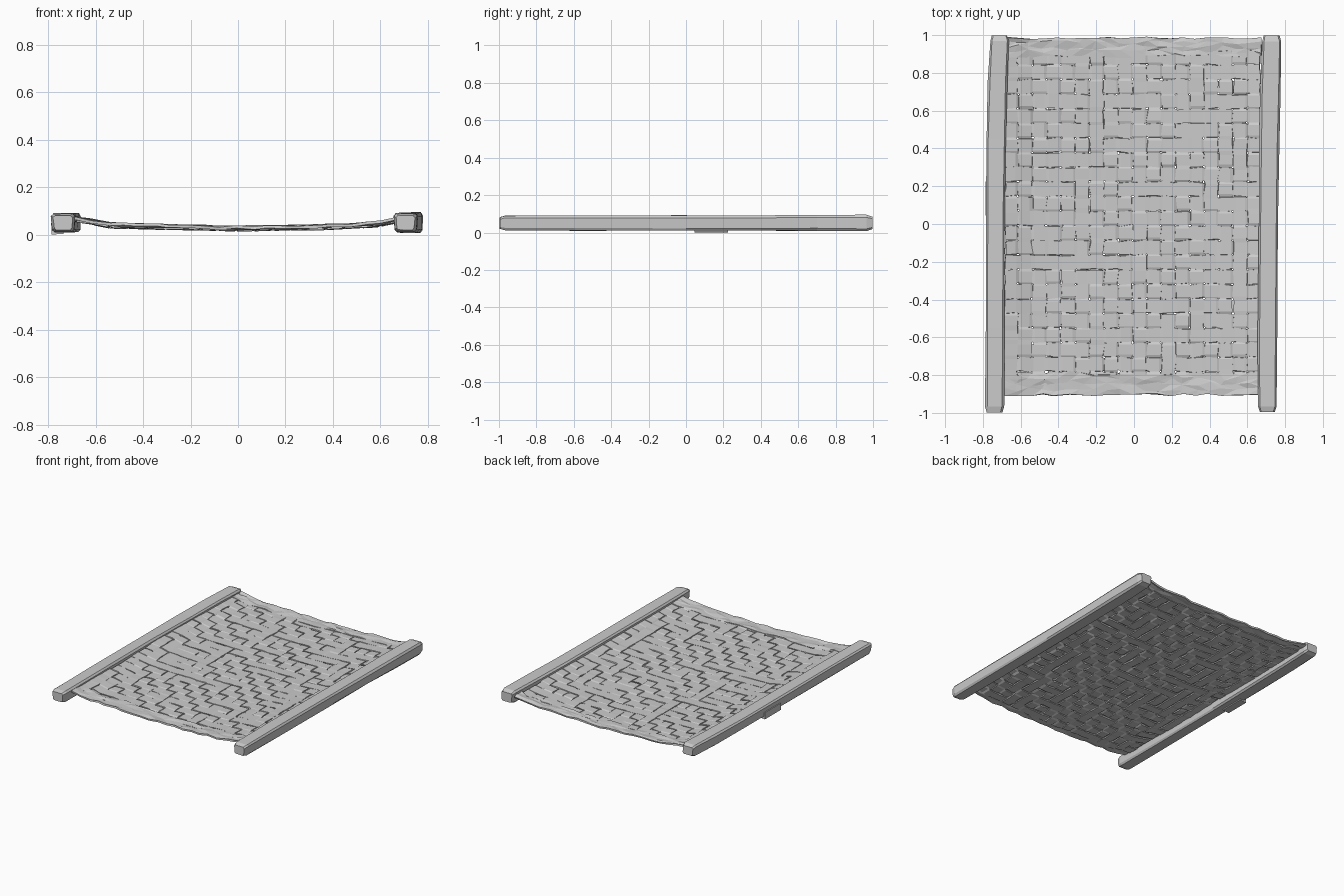
import bpy, bmesh, math, random
from mathutils import Vector

random.seed(7)
if "Cube" in bpy.data.objects:
    bpy.data.objects.remove(bpy.data.objects["Cube"])

grey = bpy.data.materials.new("plain grey")
grey.use_nodes = True
COLOUR = (0.6, 0.6, 0.6, 1)
grey.diffuse_color = COLOUR
grey.node_tree.nodes["Principled BSDF"].inputs["Base Color"].default_value = COLOUR


def finish(bm, name):
    bmesh.ops.recalc_face_normals(bm, faces=bm.faces)
    mesh = bpy.data.meshes.new(name)
    bm.to_mesh(mesh)
    bm.free()
    mesh.materials.append(grey)
    obj = bpy.data.objects.new(name, mesh)
    bpy.context.collection.objects.link(obj)
    return obj


def loft(bm, rings):
    """Skin a list of closed rings and cap both ends."""
    loops = [[bm.verts.new(p) for p in ring] for ring in rings]
    for a, b in zip(loops, loops[1:]):
        for k in range(len(a)):
            n = (k + 1) % len(a)
            bm.faces.new((a[k], a[n], b[n], b[k]))
    bm.faces.new(loops[0])
    bm.faces.new(loops[-1])


def jitter(amount):
    return random.uniform(-amount, amount)


SAG = [(-0.72, 0.066), (-0.64, 0.058), (-0.54, 0.038), (-0.4, 0.034), (0, 0.026),
       (0.35, 0.03), (0.58, 0.042), (0.7, 0.066)]


def sag(x, y):
    """Height of the hanging mat between the two rails."""
    for (x0, z0), (x1, z1) in zip(SAG, SAG[1:]):
        if x <= x1:
            break
    t = (x - x0) / (x1 - x0)
    ripple = 0.003 * math.sin(7 * x + 2 * y) * math.sin(5 * y + 1)
    return z0 + t * (z1 - z0) + ripple


# Woven mat: each crossing says whether the lengthwise strip is on top
COLS, ROWS = 18, 23
X0, X1, Y0, Y1 = -0.69, 0.675, -0.86, 0.92
PX, PY = (X1 - X0) / COLS, (Y1 - Y0) / ROWS
over = [[(i + j) % 2 == 0 for j in range(ROWS)] for i in range(COLS)]
for column in over:
    for j in range(ROWS):
        if random.random() < 0.2:
            column[j] = not column[j]


def strip_ring(centre, across, half, lift):
    ring = []
    for side, up in ((-1, -1), (1, -1), (1, 1), (-1, 1)):
        p = centre + across * side * (half + jitter(0.003))
        p.z = sag(p.x, p.y) + lift + up * 0.004
        ring.append(p)
    return ring


def weave(name, count, steps, lengthwise):
    bm = bmesh.new()
    for s in range(count):
        rings = []
        for t in range(steps):
            on_top = over[s][t] if lengthwise else not over[t][s]
            for shift in (0.14, 0.86):
                i, j = (s + 0.5, t + shift) if lengthwise else (t + shift, s + 0.5)
                centre = Vector((X0 + i * PX + jitter(0.004), Y0 + j * PY + jitter(0.004), 0))
                across = Vector((1, 0, 0)) if lengthwise else Vector((0, 1, 0))
                pitch = PX if lengthwise else PY
                half = pitch * (0.48 if on_top else 0.41)
                lift = (0.0035 if on_top else -0.0045) + jitter(0.0012)
                rings.append(strip_ring(centre, across, half, lift))
        loft(bm, rings)
    return finish(bm, name)


weave("lengthwise_strips", COLS, ROWS, True)
weave("crosswise_strips", ROWS, COLS, False)


# Plain crumpled hems that close the two ends of the mat
def hem(name, inner, outer):
    bm = bmesh.new()
    n, rows = 20, 4
    grid = []
    for i in range(n + 1):
        x = X0 + (X1 - X0) * i / n
        row = []
        for k in range(rows + 1):
            y = inner + (outer - inner) * k / rows
            y += jitter(0.006 if k == rows else 0.012)
            px = x + (jitter(0.015) if 0 < i < n else 0)
            row.append(bm.verts.new((px, y, sag(px, y) + 0.004 + jitter(0.005))))
        grid.append(row)
    for a, b in zip(grid, grid[1:]):
        for k in range(rows):
            bm.faces.new((a[k], b[k], b[k + 1], a[k + 1]))
    bmesh.ops.triangulate(bm, faces=bm.faces)
    obj = finish(bm, name)
    thick = obj.modifiers.new("thickness", 'SOLIDIFY')
    thick.thickness = 0.012
    thick.offset = 0


hem("front_hem", -0.79, -0.905)
hem("back_hem", 0.89, 0.985)

# Side rails: chipped square timbers, slightly bowed and tapered at the ends
PROFILE = [(-0.9, -0.8), (-0.7, -1), (0.75, -1), (0.95, -0.7),
           (1, 0.7), (0.8, 1), (-0.8, 1), (-1, 0.75)]


def rail(name, stations):
    bm = bmesh.new()
    rings = []
    for y, x, half, tall in stations:
        rings.append([(x + u * half + jitter(0.002), y, 0.051 + v * tall + jitter(0.0015))
                      for u, v in PROFILE])
    loft(bm, rings)
    finish(bm, name)


rail("right_rail", [(-0.997, -0.738, 0.04, 0.03), (-0.965, -0.738, 0.05, 0.038),
                    (-0.55, -0.735, 0.05, 0.041), (0, -0.733, 0.05, 0.04),
                    (0.45, -0.729, 0.052, 0.039), (0.75, -0.722, 0.052, 0.04),
                    (0.97, -0.712, 0.05, 0.04), (0.998, -0.712, 0.04, 0.03)])
rail("left_rail", [(-0.995, 0.705, 0.04, 0.03), (-0.965, 0.705, 0.049, 0.039),
                   (-0.6, 0.706, 0.051, 0.04), (0, 0.711, 0.051, 0.04),
                   (0.4, 0.716, 0.052, 0.04), (0.7, 0.722, 0.053, 0.042),
                   (0.965, 0.729, 0.051, 0.043), (0.998, 0.729, 0.042, 0.032)])

# Splinter standing proud of the right rail's outer lower edge
splinter = bmesh.new()
loft(splinter, [[(-0.786, y, 0.001), (-0.735, y, 0.004), (-0.735, y, 0.05), (-0.787, y, 0.05)]
                for y in (0.045, 0.225)])
finish(splinter, "rail_splinter")
